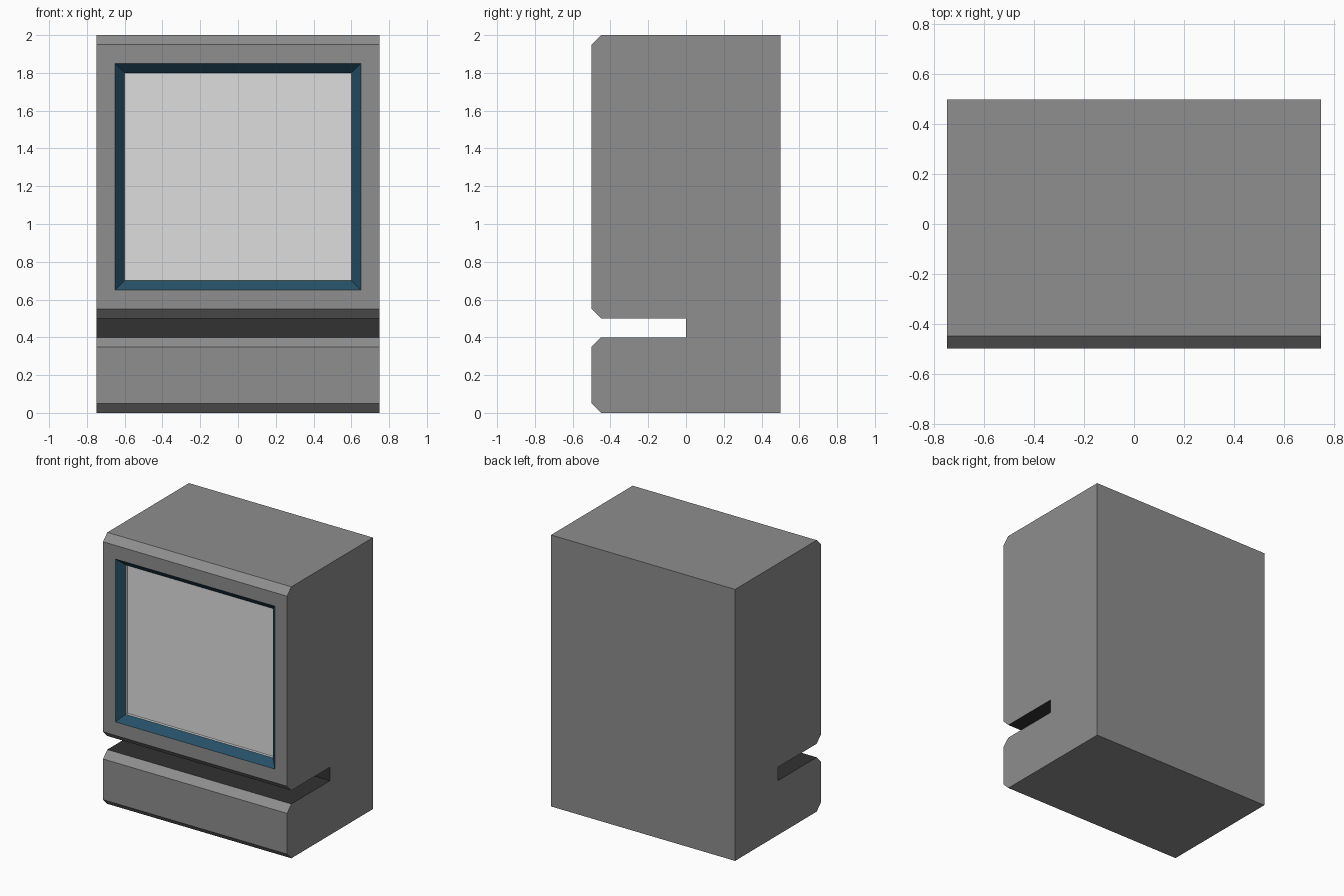
import bpy, bmesh

if "Cube" in bpy.data.objects:
    bpy.data.objects.remove(bpy.data.objects["Cube"])


def srgb(r, g, b):
    return [((c / 255 + 0.055) / 1.055) ** 2.4 for c in (r, g, b)] + [1.0]


def material(name, rgb):
    m = bpy.data.materials.new(name)
    m.diffuse_color = srgb(*rgb)
    m.use_nodes = True
    m.node_tree.nodes["Principled BSDF"].inputs["Base Color"].default_value = m.diffuse_color
    return m


BODY, SLOT, BEZEL, SCREEN = range(4)
mats = [
    material("body_grey", (142, 142, 142)),
    material("slot_charcoal", (50, 50, 50)),
    material("bezel_blue", (38, 80, 103)),
    material("screen_light_grey", (222, 222, 222)),
]

# Side profile (y, z): chamfered base, through slot, chamfered head
profile = [
    (0.5, 0), (0.5, 2), (-0.45, 2), (-0.5, 1.95), (-0.5, 0.55), (-0.45, 0.5),
    (0, 0.5), (0, 0.4), (-0.45, 0.4), (-0.5, 0.35), (-0.5, 0.05), (-0.45, 0),
]

# Cabinet: profile extruded across the width
bm = bmesh.new()
side = bm.faces.new([bm.verts.new((-0.75, y, z)) for y, z in profile])
ext = bmesh.ops.extrude_face_region(bm, geom=[side], use_keep_orig=True)
bmesh.ops.translate(bm, vec=(1.5, 0, 0),
                    verts=[v for v in ext["geom"] if isinstance(v, bmesh.types.BMVert)])
bmesh.ops.recalc_face_normals(bm, faces=bm.faces[:])
bm.normal_update()

# Slot lining: floor, ceiling and back wall
for f in bm.faces:
    if abs(f.normal.x) < 0.5 and 0.39 < f.calc_center_median().z < 0.51:
        f.material_index = SLOT

# Screen: frame, sloping bezel, then a shallow recess on the head front
front = next(f for f in bm.faces
             if f.normal.y < -0.99 and f.calc_center_median().z > 1)
for thickness, depth, mat in ((0.1, 0, BODY), (0.05, -0.05, BEZEL), (0, -0.02, SCREEN)):
    ring = bmesh.ops.inset_individual(bm, faces=[front], thickness=thickness,
                                      depth=depth, use_even_offset=True)
    for f in ring["faces"]:
        if f != front:
            f.material_index = mat
front.material_index = SCREEN

mesh = bpy.data.meshes.new("computer_cabinet")
bm.to_mesh(mesh)
bm.free()
for m in mats:
    mesh.materials.append(m)
bpy.context.collection.objects.link(bpy.data.objects.new("computer_cabinet", mesh))
